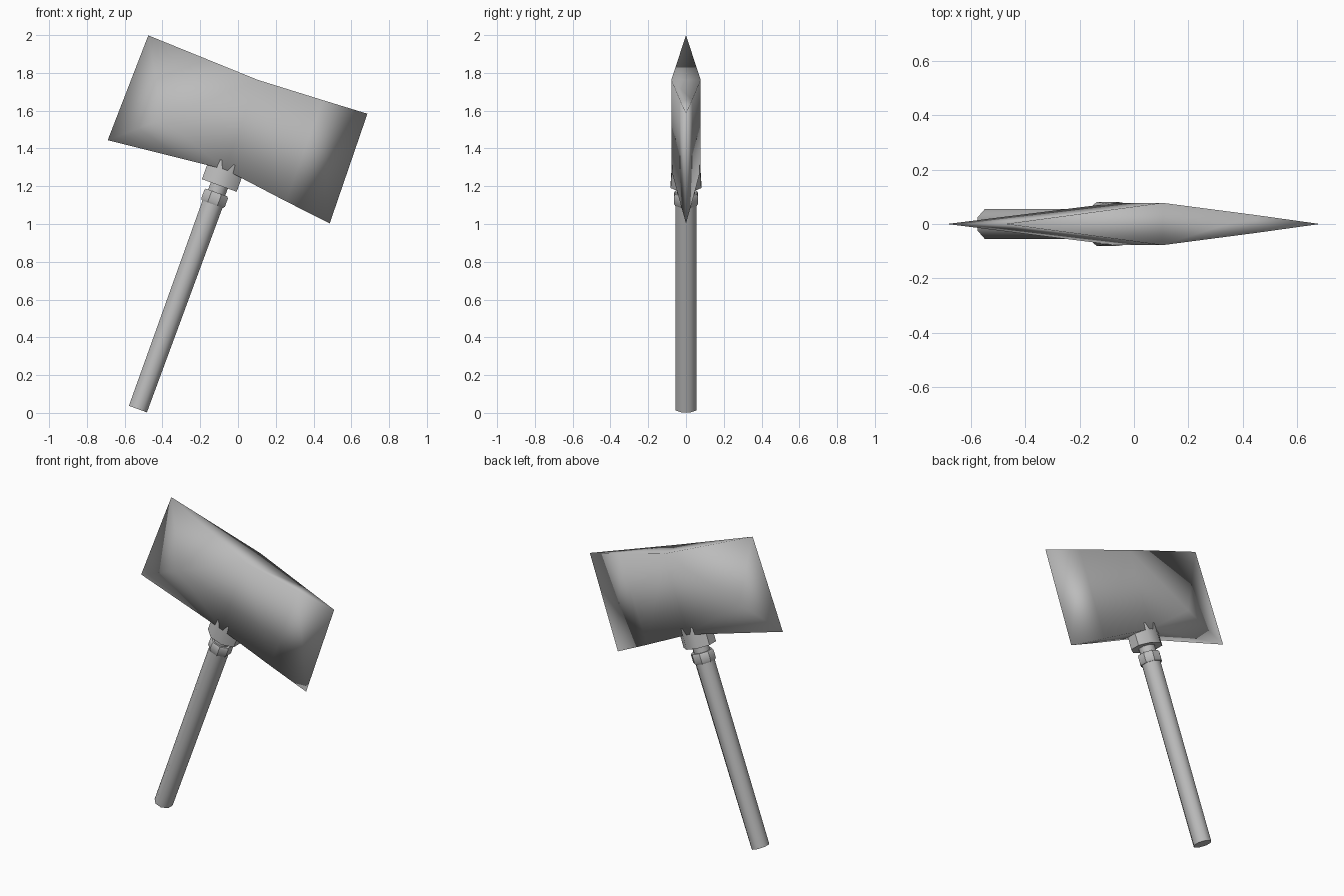
import bpy, bmesh, math
from mathutils import Matrix

if "Cube" in bpy.data.objects:
    bpy.data.objects.remove(bpy.data.objects["Cube"])

# Tilted frame: axe stands on the handle butt and leans 20 degrees
FRAME = Matrix.Translation((-0.53, 0, 0.02)) @ Matrix.Rotation(math.radians(20), 4, 'Y')

steel = bpy.data.materials.new("grey steel")
steel.diffuse_color = (0.5, 0.5, 0.5, 1)
steel.use_nodes = True
steel.node_tree.nodes["Principled BSDF"].inputs["Base Color"].default_value = steel.diffuse_color


def make(name, verts, faces):
    me = bpy.data.meshes.new(name)
    me.from_pydata(verts, [], faces)
    bm = bmesh.new()
    bm.from_mesh(me)
    bmesh.ops.recalc_face_normals(bm, faces=bm.faces)
    bm.to_mesh(me)
    bm.free()
    me.materials.append(steel)
    ob = bpy.data.objects.new(name, me)
    bpy.context.collection.objects.link(ob)
    ob.matrix_world = FRAME
    return ob


def turned(name, rings, n=8, angle=50):
    """Stack of (height, x radius, y radius) rings around the handle axis."""
    verts, faces = [], []
    for h, rx, ry in rings:
        for i in range(n):
            a = 2 * math.pi * (i + 0.5) / n
            verts.append((rx * math.cos(a), ry * math.sin(a), h))
    for k in range(len(rings) - 1):
        for i in range(n):
            j = (i + 1) % n
            faces.append((k * n + i, k * n + j, (k + 1) * n + j, (k + 1) * n + i))
    faces.append(tuple(range(n)))
    faces.append(tuple(range((len(rings) - 1) * n, len(rings) * n)))
    ob = make(name, verts, faces)
    bpy.context.view_layer.objects.active = ob
    ob.select_set(True)
    bpy.ops.object.shade_smooth_by_angle(angle=math.radians(angle))
    ob.select_set(False)
    return ob


# Handle, collar, neck and socket
turned("handle", [(0, 0.055, 0.06), (1.16, 0.061, 0.06)])
turned("collar", [(1.155, 0.066, 0.062), (1.165, 0.072, 0.068),
                  (1.21, 0.072, 0.068), (1.22, 0.066, 0.062)], angle=30)
turned("neck", [(1.2, 0.052, 0.052), (1.3, 0.052, 0.052)])
turned("socket", [(1.26, 0.106, 0.088), (1.39, 0.106, 0.08)])

# Double-bitted blade: thick middle tapering to two straight cutting edges
T = 0.078
edge = [(-0.625, 0, 1.878), (-0.637, 0, 1.283), (0.607, 0, 1.885), (0.618, 0, 1.271)]
side = [(0, T, 1.855), (0, T, 1.35), (-0.40, 0.029, 1.49),
        (0.36, 0.033, 1.872), (0.36, 0.033, 1.302)]
verts = edge + [(x, -y, z) for x, y, z in side] + side
faces = []
for o in (4, 9):
    tm, bm_, lp, rt, rb = range(o, o + 5)
    faces += [(0, 1, lp), (0, lp, tm), (1, bm_, lp), (lp, bm_, tm),
              (tm, bm_, rb, rt), (rt, rb, 3, 2)]
faces += [(0, 4, 9), (4, 7, 12, 9), (7, 2, 12),      # top
          (1, 5, 10), (5, 8, 13, 10), (8, 3, 13)]    # underside
blade = make("blade", verts, faces)
for p in blade.data.polygons:
    p.use_smooth = True
